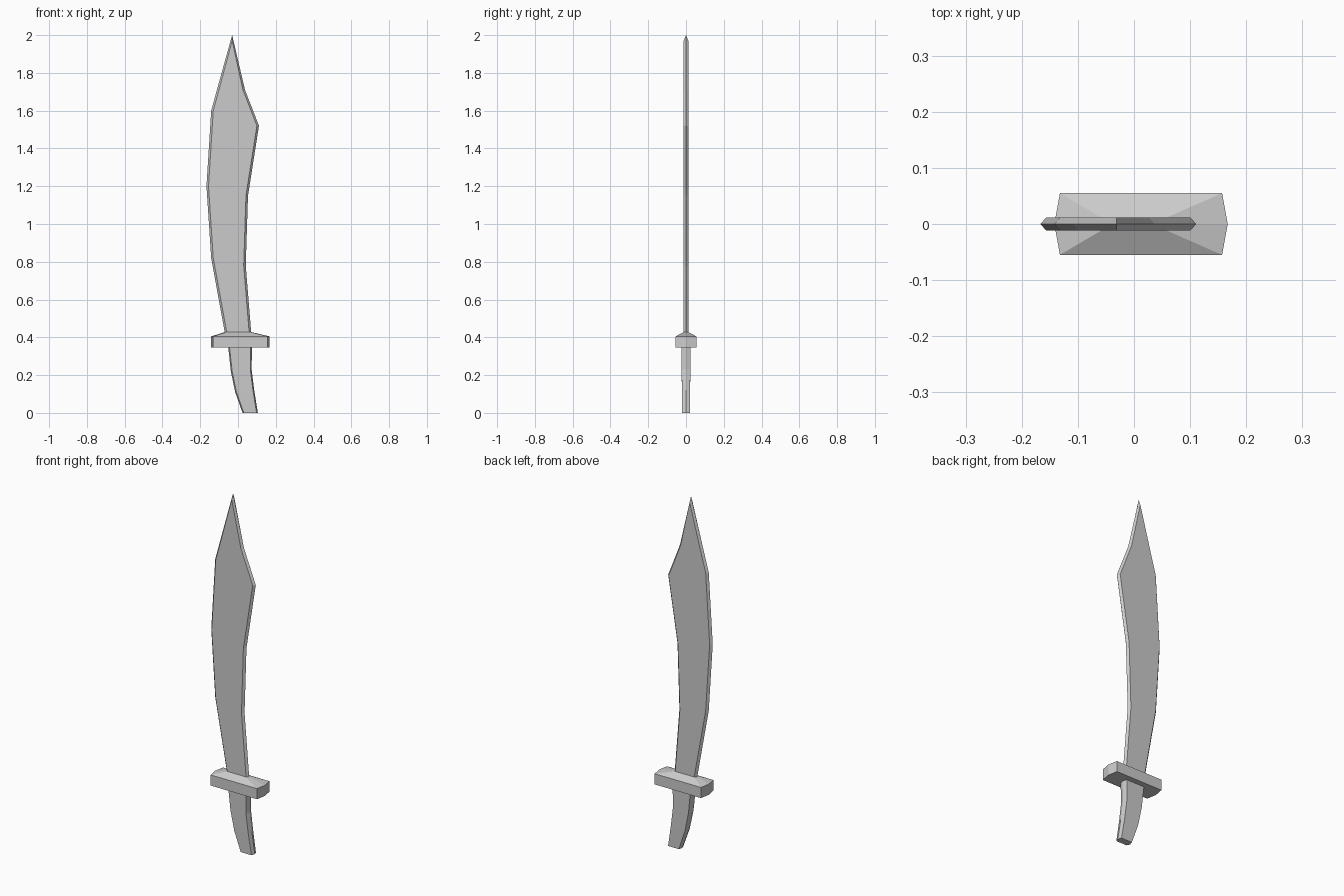
import bpy, bmesh

if "Cube" in bpy.data.objects:
    bpy.data.objects.remove(bpy.data.objects["Cube"])


def loft(name, rings):
    """Skin hexagonal rings, each a list of six points."""
    bm = bmesh.new()
    loops = [[bm.verts.new(p) for p in ring] for ring in rings]
    for a, b in zip(loops, loops[1:]):
        for i in range(6):
            j = (i + 1) % 6
            bm.faces.new((a[i], a[j], b[j], b[i]))
    bm.faces.new(loops[0][::-1])
    bm.faces.new(loops[-1])
    bmesh.ops.remove_doubles(bm, verts=bm.verts, dist=0.0005)
    bmesh.ops.recalc_face_normals(bm, faces=bm.faces)
    mesh = bpy.data.meshes.new(name)
    bm.to_mesh(mesh)
    bm.free()
    obj = bpy.data.objects.new(name, mesh)
    bpy.context.collection.objects.link(obj)
    return obj


def hexagon(left, right, half, inset, drop=0.0):
    """Flat-sided ring with a sharp left and right edge; drop lowers the flats."""
    (lx, lz), (rx, rz) = left, right
    return [(lx, 0, lz),
            (lx + inset, -half, lz - drop), (rx - inset, -half, rz - drop),
            (rx, 0, rz),
            (rx - inset, half, rz - drop), (lx + inset, half, lz - drop)]


# Blade: left edge and right edge points paired up to the tip
blade_edges = [((-0.07, 0.425), (0.07, 0.425)),
               ((-0.142, 0.82), (0.041, 0.78)),
               ((-0.167, 1.2), (0.053, 1.15)),
               ((-0.142, 1.6), (0.111, 1.52)),
               ((-0.109, 1.72), (0.037, 1.71))]
tip = (-0.031, 2.0)
rings = [hexagon(l, r, 0.012, 0.011) for l, r in blade_edges]
rings.append(hexagon(tip, tip, 0.012, 0, 0.03))
loft("blade", rings)

# Guard: straight sides with a roof sloping in to the blade
ends = (-0.142, 0.167)
rings = [hexagon((ends[0], z), (ends[1], z), 0.055, 0.01) for z in (0.345, 0.405)]
rings.append(hexagon((-0.07, 0.428), (0.07, 0.428), 0.012, 0.011))
loft("guard", rings)

# Handle: curved grip, slightly thinner at the bottom
handle_edges = [((0.024, 0), (0.105, 0), 0.02),
                ((-0.015, 0.11), (0.086, 0.12), 0.022),
                ((-0.038, 0.22), (0.072, 0.23), 0.023),
                ((-0.052, 0.35), (0.074, 0.35), 0.024)]
loft("handle", [hexagon(l, r, t, 0.007) for l, r, t in handle_edges])
